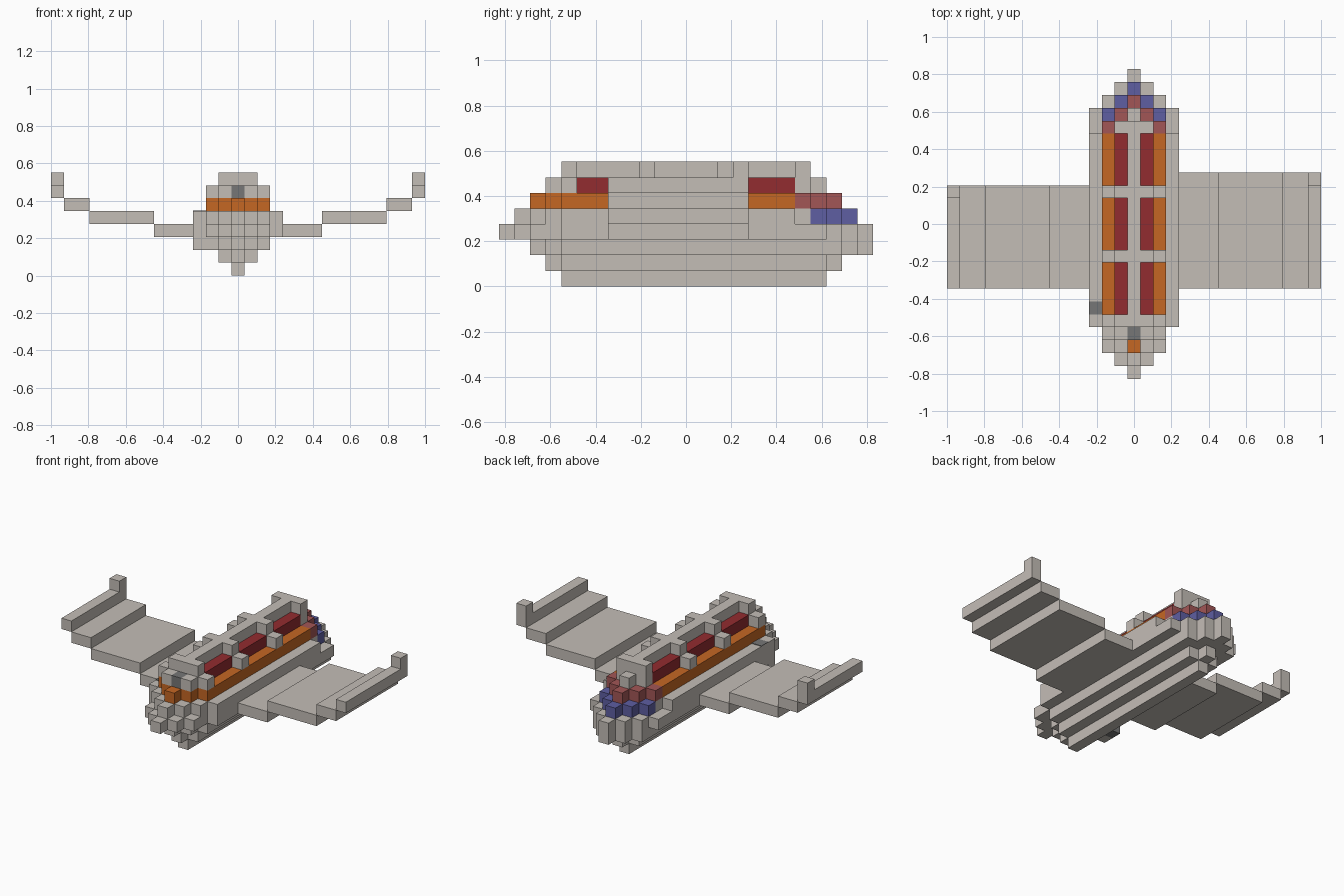
import bpy
import bmesh

cube = bpy.data.objects.get("Cube")
if cube:
    bpy.data.objects.remove(cube, do_unlink=True)

U = 2 / 29  # edge length of one block


def material(name, rgb):
    m = bpy.data.materials.new(name)
    m.use_nodes = True
    m.diffuse_color = (*rgb, 1)
    bsdf = m.node_tree.nodes["Principled BSDF"]
    bsdf.inputs["Base Color"].default_value = (*rgb, 1)
    bsdf.inputs["Roughness"].default_value = 0.8
    return m


GREY = material("warm grey", (0.55, 0.51, 0.47))
DARK = material("dark grey", (0.18, 0.18, 0.18))
RED = material("dark red", (0.29, 0.025, 0.029))
ORANGE = material("orange", (0.56, 0.135, 0.017))
PINK = material("dusty red", (0.36, 0.093, 0.093))
BLUE = material("muted blue", (0.112, 0.112, 0.36))


def prism(name, outline, z0, z1, mat):
    """Extrude a plan outline, given in blocks, from level z0 to z1."""
    bm = bmesh.new()
    base = bm.faces.new([bm.verts.new((x * U, y * U, z0 * U)) for x, y in outline])
    top = bmesh.ops.extrude_face_region(bm, geom=[base], use_keep_orig=True)["geom"]
    for v in top:
        if isinstance(v, bmesh.types.BMVert):
            v.co.z = z1 * U
    bmesh.ops.recalc_face_normals(bm, faces=bm.faces)
    mesh = bpy.data.meshes.new(name)
    bm.to_mesh(mesh)
    bm.free()
    mesh.materials.append(mat)
    ob = bpy.data.objects.new(name, mesh)
    bpy.context.collection.objects.link(ob)
    return ob


def box(name, x, y, z, mat=GREY):
    """Box over block columns x[0]..x[1] inclusive, y and z as edge positions."""
    a, b = min(x) - 0.5, max(x) + 0.5
    prism(name, [(a, y[0]), (b, y[0]), (b, y[1]), (a, y[1])], z[0], z[1], mat)


def layer(name, spans, z, mat=GREY):
    """Symmetric stepped slab; spans give front and back for each column outwards."""
    front, back = [], []
    for a, (lo, hi) in enumerate(spans):
        steps = [a + 0.5] if a == 0 else [a - 0.5, a + 0.5]
        for x in steps:
            if (x, lo) not in front:
                front.append((x, lo))
            if (x, hi) not in back:
                back.append((x, hi))
    right = front + back[::-1]
    prism(name, right + [(-x, y) for x, y in right[::-1]], z, z + 1, mat)


# Hull layers from the keel upwards
layer("keel", [(-8, 9)], 0)
layer("lower_hull", [(-9, 10), (-8, 9)], 1)
layer("middle_hull", [(-10, 12), (-9, 11), (-8, 10)], 2)
layer("wide_hull", [(-12, 12), (-11, 11), (-10, 10), (-8, 9)], 3)
layer("upper_hull", [(-11, 8), (-10, 8), (-9, 8), (-8, 7)], 4)
layer("blue_tail", [(8, 11), (8, 10), (8, 9)], 4, BLUE)
layer("orange_deck", [(-10, 7), (-9, 7), (-8, 7)], 5, ORANGE)
layer("dusty_red_tail", [(7, 10), (7, 9), (7, 8)], 5, PINK)

# Roof: spine, nose block and end caps
box("roof_spine_base", (0, 0), (-8, 9), (6, 7))
box("roof_spine", (0, 0), (-8, 8), (7, 8))
box("nose_block", (0, 0), (-9, -8), (6, 7), DARK)

for side, s in (("left", 1), ("right", -1)):
    # Roof panels and ribs
    box(side + "_roof_panel", (s, s), (-7, 7), (6, 7), RED)
    box(side + "_front_cap", (s, s), (-9, -7), (6, 7))
    box(side + "_front_cap_corner", (2 * s, 2 * s), (-8, -7), (6, 7))
    box(side + "_rear_cap", (s, s), (7, 8), (6, 7))
    for y in (-8, -3, 2, 7):
        box(side + "_roof_rib", (s, s), (y, y + 1), (7, 8))
    for y in (-3, 2):
        box(side + "_rib_foot", (2 * s, 2 * s), (y, y + 1), (6, 7))

    # Stepped wing with an upturned tip
    rear = 4 if s > 0 else 3
    for part, x0, x1, z in (("root", 4, 6, 3), ("middle", 7, 11, 4),
                            ("outer", 12, 13, 5), ("tip", 14, 14, 6)):
        box(f"{side}_wing_{part}", (x0 * s, x1 * s), (-5, rear), (z, z + 1))
    box(side + "_wing_post", (14 * s, 14 * s), (rear - 1, rear), (7, 8))

# Hatch on the right flank: light front, dark block behind it
box("hatch_front", (-3, -3), (-8, -7), (2, 3))
box("hatch_lower", (-3, -3), (-7, -6), (2, 3), DARK)
e = 0.05
prism("hatch_top", [(-3.5, -7), (-2.5, -7), (-2.5, -6), (-3.5, -6)], 5, 5 + e, DARK)
